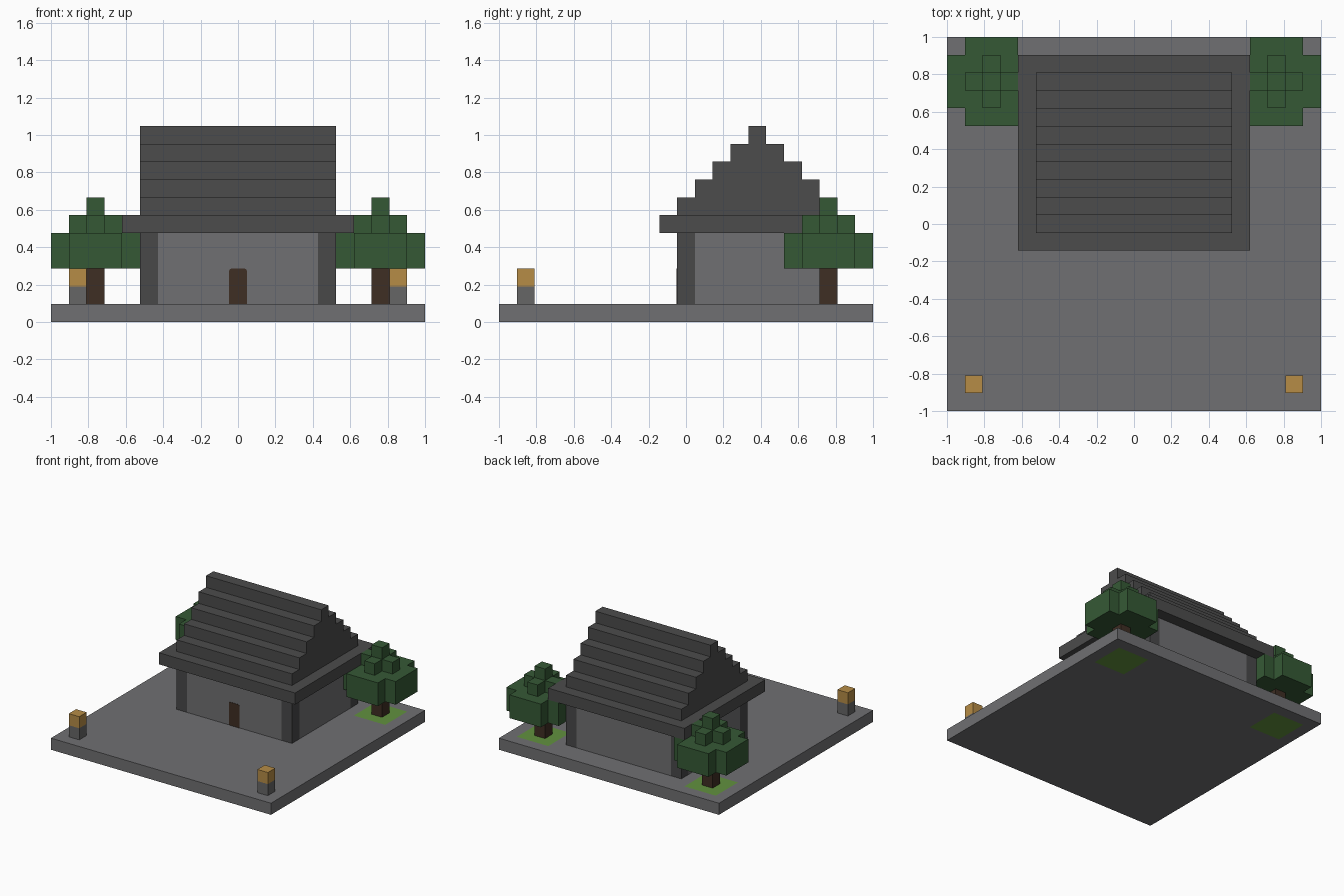
import bpy, bmesh
from math import sin, cos, pi
from mathutils import Vector

cube = bpy.data.objects.get("Cube")
if cube:
    bpy.data.objects.remove(cube, do_unlink=True)

U = 2 / 21  # one block


def material(name, *rgb):
    linear = [((c / 255 + 0.055) / 1.055) ** 2.4 for c in rgb] + [1]
    m = bpy.data.materials.new(name)
    m.use_nodes = True
    m.diffuse_color = linear
    m.node_tree.nodes["Principled BSDF"].inputs["Base Color"].default_value = linear
    return m


STONE = material("stone grey", 112, 112, 114)
POST = material("post grey", 102, 102, 102)
PILLAR = material("pillar grey", 72, 72, 73)
ROOF = material("roof grey", 76, 76, 76)
WOOD = material("dark wood", 62, 46, 35)
LEAF = material("leaf green", 53, 89, 53)
GRASS = material("grass green", 98, 146, 62)
LAMP = material("lamp amber", 182, 140, 70)


def prism(name, outline, lo, hi, mat, axis="z"):
    """Extrude a block-unit outline from lo to hi along an axis."""
    place = {"x": lambda a, b, h: (h, a, b),
             "y": lambda a, b, h: (a, h, b),
             "z": lambda a, b, h: (a, b, h)}[axis]
    bm = bmesh.new()
    rings = [[bm.verts.new(Vector(place(a, b, h)) * U) for a, b in outline]
             for h in (lo, hi)]
    for ring in rings:
        bm.faces.new(ring)
    n = len(outline)
    for i in range(n):
        j = (i + 1) % n
        bm.faces.new((rings[0][i], rings[0][j], rings[1][j], rings[1][i]))
    bmesh.ops.recalc_face_normals(bm, faces=bm.faces)
    mesh = bpy.data.meshes.new(name)
    bm.to_mesh(mesh)
    bm.free()
    mesh.materials.append(mat)
    obj = bpy.data.objects.new(name, mesh)
    bpy.context.collection.objects.link(obj)
    return obj


def rect(cx, cy, rx, ry):
    return [(cx + sx * rx, cy + sy * ry)
            for sx, sy in ((-1, -1), (1, -1), (1, 1), (-1, 1))]


def notched(cx, cy, rx, ry, cut=1):
    """Rectangle with a square notch taken out of each corner."""
    pts = []
    for sx, sy in ((-1, -1), (1, -1), (1, 1), (-1, 1)):
        corner = [(rx, ry - cut), (rx - cut, ry - cut), (rx - cut, ry)]
        if sx != sy:
            corner.reverse()
        pts += [(cx + sx * x, cy + sy * y) for x, y in corner]
    return pts


# Ground slab, cut so the grass squares are part of it
ground = prism("ground_slab", rect(0, 0, 10.5, 10.5), 0, 1, STONE)
ground.data.materials.append(GRASS)
bm = bmesh.new()
bm.from_mesh(ground.data)
for normal, offsets in (((1, 0, 0), (-9.5, -6.5, 6.5, 9.5)), ((0, 1, 0), (6.5, 9.5))):
    for d in offsets:
        bmesh.ops.bisect_plane(bm, geom=bm.verts[:] + bm.edges[:] + bm.faces[:],
                               plane_co=Vector(normal) * d * U, plane_no=normal)
for f in bm.faces:
    c = f.calc_center_median() / U
    if abs(f.normal.z) > 0.5 and 6.5 < abs(c.x) < 9.5 and 6.5 < c.y < 9.5:
        f.material_index = 1
bm.to_mesh(ground.data)
bm.free()

# House walls and corner pillars
prism("walls", notched(0, 4, 5.5, 4.5), 1, 5, STONE)
for side, sx in (("left", 1), ("right", -1)):
    for end, y in (("front", 0), ("back", 8)):
        prism(f"{end}_{side}_pillar", rect(sx * 5, y, 0.5, 0.5), 1, 5, PILLAR)

# Door with softly rounded top corners
r = 0.14
arch = [(sx * (0.5 - r) + r * cos(a), 3 - r + r * sin(a))
        for sx, angles in ((1, (0, pi / 4, pi / 2)), (-1, (pi / 2, 3 * pi / 4, pi)))
        for a in angles]
prism("door", [(-0.5, 1), (0.5, 1)] + arch, -0.53, -0.49, WOOD, "y")

# Eaves and stepped gable roof
prism("eaves", rect(0, 4, 6.5, 5.5), 5, 6, ROOF)
steps = [(4.5 - k, z) for k in range(5) for z in (6 + k, 7 + k)]
gable = [(4 + w, z) for w, z in steps] + [(4 - w, z) for w, z in reversed(steps)]
prism("stepped_roof", gable, -5.5, 5.5, ROOF, "x")

# Trees and lanterns on both sides
for side, sx in (("left", 1), ("right", -1)):
    x = sx * 8
    prism(f"{side}_trunk", rect(x, 8, 0.5, 0.5), 1, 3, WOOD)
    prism(f"{side}_lower_leaves", notched(x, 8, 2.5, 2.5), 3, 5, LEAF)
    prism(f"{side}_upper_leaves", notched(x, 8, 1.5, 1.5), 5, 6, LEAF)
    prism(f"{side}_treetop", rect(x, 8, 0.5, 0.5), 6, 7, LEAF)
    prism(f"{side}_lantern_post", rect(sx * 9, -9, 0.5, 0.5), 1, 2, POST)
    prism(f"{side}_lantern_lamp", rect(sx * 9, -9, 0.5, 0.5), 2, 3, LAMP)
